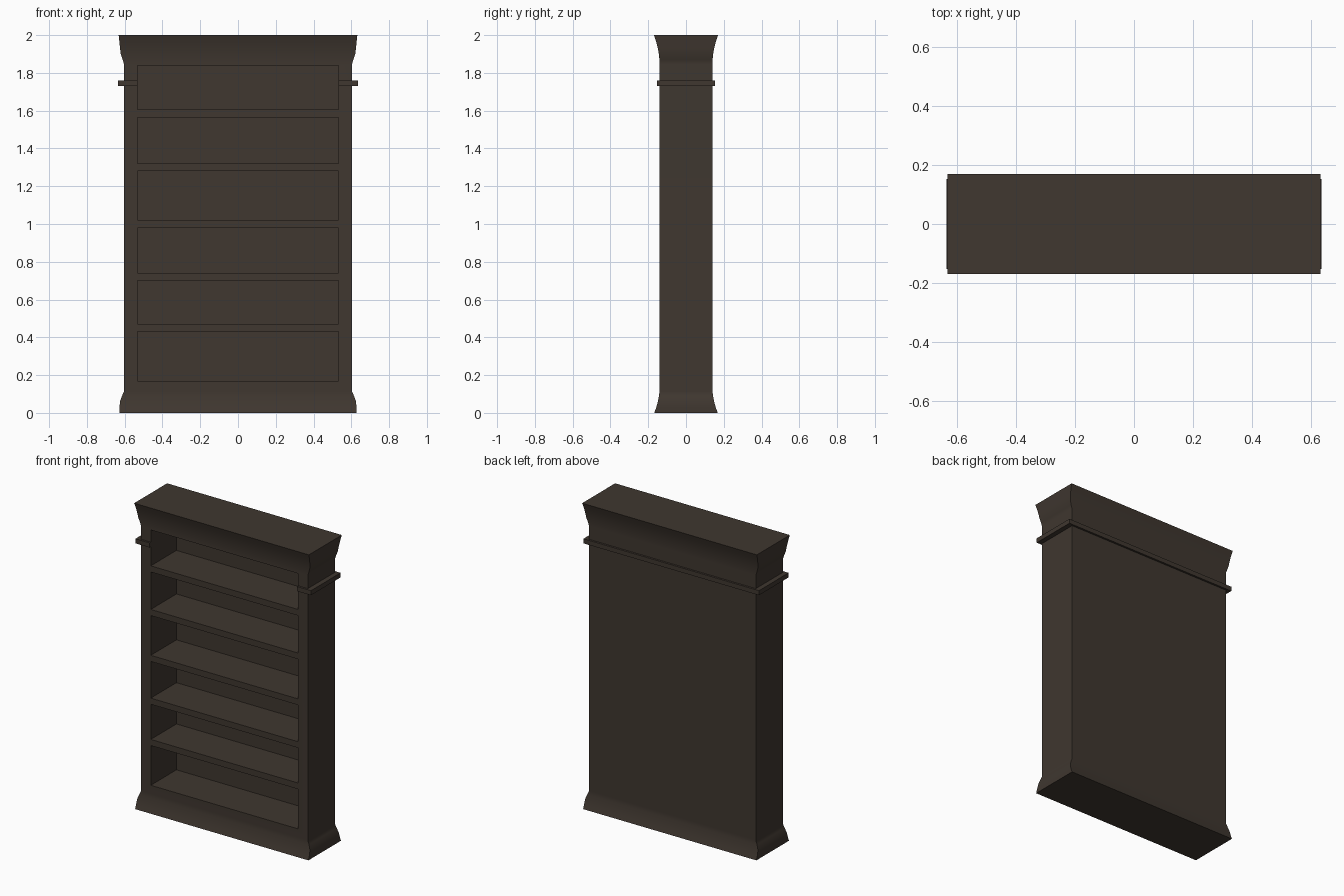
import bpy, bmesh

if "Cube" in bpy.data.objects:
    bpy.data.objects.remove(bpy.data.objects["Cube"])

wood = bpy.data.materials.new("dark_brown_wood")
wood.diffuse_color = (0.050, 0.038, 0.029, 1)
wood.use_nodes = True
wood.node_tree.nodes["Principled BSDF"].inputs["Base Color"].default_value = wood.diffuse_color


def finish(bm, name):
    bmesh.ops.recalc_face_normals(bm, faces=bm.faces)
    mesh = bpy.data.meshes.new(name)
    bm.to_mesh(mesh)
    bm.free()
    mesh.materials.append(wood)
    obj = bpy.data.objects.new(name, mesh)
    bpy.context.collection.objects.link(obj)
    return obj


def loft(bm, rings):
    """Stack of rectangles given as (z, half width, half depth), capped."""
    prev = None
    for z, hx, hy in rings:
        cur = [bm.verts.new((sx * hx, sy * hy, z))
               for sx, sy in ((-1, -1), (1, -1), (1, 1), (-1, 1))]
        if prev is None:
            bm.faces.new(cur[::-1])
        else:
            for i in range(4):
                j = (i + 1) % 4
                bm.faces.new((prev[i], prev[j], cur[j], cur[i]))
        prev = cur
    bm.faces.new(prev)


# Case: flared plinth, straight body, flared cornice
bm = bmesh.new()
loft(bm, [(0, .627, .168), (.03, .627, .157), (.06, .625, .149),
          (.09, .614, .143), (.115, .603, .14),
          (1.845, .603, .14), (1.87, .611, .1405), (1.90, .621, .144),
          (1.93, .6245, .149), (1.965, .628, .158), (2.0, .632, .17)])
case = finish(bm, "bookcase_body")

# Shelf openings cut from the front, leaving a thin back panel
bm = bmesh.new()
front, back, half = -.3, .125, .533
for z0, z1 in ((.17, .43), (.47, .70), (.74, .98),
               (1.02, 1.28), (1.32, 1.565), (1.605, 1.84)):
    geo = bmesh.ops.create_cube(bm, size=1)["verts"]
    bmesh.ops.scale(bm, vec=(2 * half, back - front, z1 - z0), verts=geo)
    bmesh.ops.translate(bm, vec=(0, (front + back) / 2, (z0 + z1) / 2), verts=geo)
cutter = finish(bm, "opening_cutter")
cutter.hide_render = True

mod = case.modifiers.new("openings", "BOOLEAN")
mod.operation = "DIFFERENCE"
mod.solver = "EXACT"
mod.object = cutter
bpy.context.view_layer.objects.active = case
case.select_set(True)
bpy.ops.object.modifier_apply(modifier=mod.name)
bpy.data.objects.remove(cutter)
bpy.ops.object.shade_smooth_by_angle(angle=0.52)
weighted = case.modifiers.new("flat_panels", "WEIGHTED_NORMAL")
weighted.keep_sharp = True

# Trim band around sides and back, stopping at the opening on the front
bm = bmesh.new()
right = [(.602, .139), (.602, -.139), (half, -.139), (half, -.153),
         (.635, -.153), (.635, .153)]
for s in (-1, 1):
    lower = [bm.verts.new((s * x, y, 1.73)) for x, y in right]
    # front return, side run and half of the back run as three quads
    mid_in = bm.verts.new((0, .139, 1.73))
    mid_out = bm.verts.new((0, .153, 1.73))
    a, b, c, d, e, f = lower
    corner = bm.verts.new((s * .635, -.139, 1.73))
    bm.faces.new((c, d, e, corner, b))
    bm.faces.new((b, corner, f, a))
    bm.faces.new((a, f, mid_out, mid_in))
bmesh.ops.remove_doubles(bm, verts=bm.verts, dist=1e-5)
bmesh.ops.recalc_face_normals(bm, faces=bm.faces)
ext = bmesh.ops.extrude_face_region(bm, geom=bm.faces[:], use_keep_orig=True)
bmesh.ops.translate(bm, vec=(0, 0, .03),
                    verts=[g for g in ext["geom"] if isinstance(g, bmesh.types.BMVert)])
finish(bm, "trim_band")
